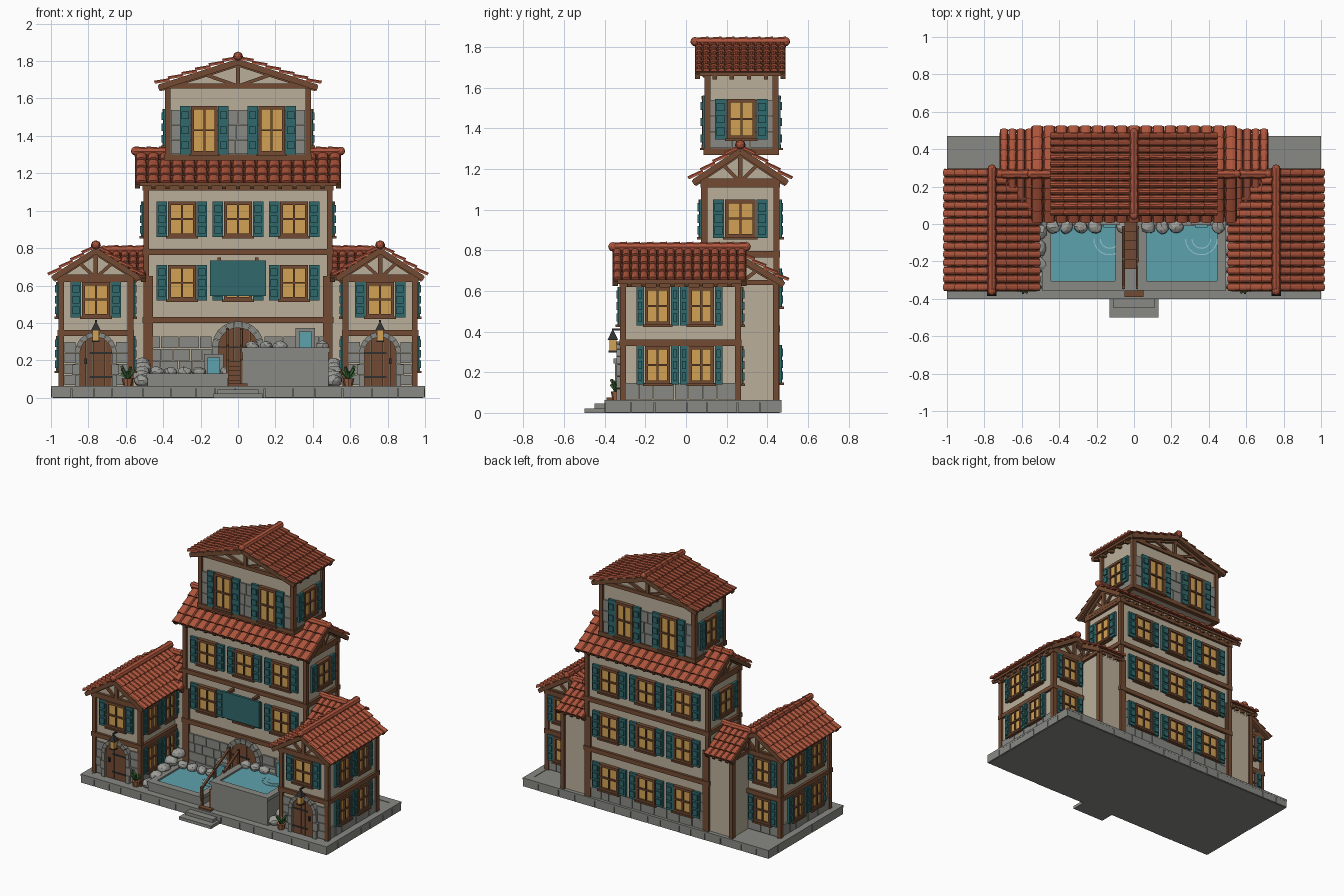
import bpy, bmesh, random
from math import pi, sin, cos, sqrt, radians
from mathutils import Matrix, Vector

if "Cube" in bpy.data.objects:
    bpy.data.objects.remove(bpy.data.objects["Cube"])

random.seed(4)
COL = dict(plaster=(.50, .43, .32), tile=(.42, .09, .045), wood=(.17, .07, .032), teal=(.03, .14, .15),
           glass=(.65, .36, .09), stone=(.25, .25, .23), rock=(.33, .33, .31), water=(.11, .36, .42),
           iron=(.03, .03, .03), leaf=(.05, .15, .04), foam=(.3, .55, .6), clay=(.35, .13, .06))
I = Matrix.Identity(4)
parts = {}
T = lambda x, y, z: Matrix.Translation((x, y, z))
at = lambda x, y, a=0: T(x, y, 0) @ Matrix.Rotation(radians(a), 4, 'Z')   # local -y faces outward


def part(name, mat):
    return parts.setdefault((name, mat), bmesh.new())


def box(name, mat, lo, hi, M=I):
    c = [(a + b) / 2 for a, b in zip(lo, hi)]
    s = [abs(b - a) for a, b in zip(lo, hi)]
    bmesh.ops.create_cube(part(name, mat), size=1, matrix=M @ T(*c) @ Matrix.Diagonal((*s, 1)))


def beam(name, mat, p, q, t, M=I):
    p, q = Vector(p), Vector(q)
    d = q - p
    R = d.to_track_quat('Z', 'Y').to_matrix().to_4x4()
    bmesh.ops.create_cube(part(name, mat), size=1,
                          matrix=M @ Matrix.Translation((p + q) / 2) @ R @ Matrix.Diagonal((t, t, d.length, 1)))


def cone(name, mat, r1, r2, h, M, seg=8):
    bmesh.ops.create_cone(part(name, mat), cap_ends=True, segments=seg, radius1=r1, radius2=r2, depth=h, matrix=M)


def loft(name, mat, a, b, M=I):
    """Closed solid between two matching outlines."""
    bm = part(name, mat)
    va, vb = [bm.verts.new(M @ Vector(p)) for p in a], [bm.verts.new(M @ Vector(p)) for p in b]
    bm.faces.new(va)
    bm.faces.new(vb[::-1])
    for i in range(len(a)):
        j = (i + 1) % len(a)
        bm.faces.new((va[i], vb[i], vb[j], va[j]))


def extrude(name, mat, pts, y0, y1, M=I):
    loft(name, mat, [(x, y0, z) for x, z in pts], [(x, y1, z) for x, z in pts], M)


def blocks(name, M, w, z0, z1, rows, t=.012, size=.085):
    """Courses of stone blocks on a wall face."""
    h = (z1 - z0) / rows
    for r in range(rows):
        x = -w / 2
        while x < w / 2 - .005:
            e = x + size * random.uniform(.7, 1.3)
            if e > w / 2 - .035:
                e = w / 2
            box(name, 'stone', (x + .002, -t * random.uniform(.75, 1), z0 + r * h + .002), (e - .002, .005, z0 + (r + 1) * h - .002), M)
            x = e


def window(p, M, z, w=.15, h=.17, sw=.06):
    f, a, b = .016, z - h / 2, z + h / 2
    box(p + '_window_panes', 'glass', (-w / 2, -.016, a), (w / 2, .005, b), M)
    for x in (-w / 2 + f / 2, 0, w / 2 - f / 2):
        t = f / 2 if x else .005
        box(p + '_window_frames', 'wood', (x - t, -.026, a), (x + t, 0, b), M)
    for zz, t in ((a, .009), (z, .005), (b, .009)):
        box(p + '_window_frames', 'wood', (-w / 2, -.028, zz - t), (w / 2, 0, zz + t), M)
    box(p + '_window_sills', 'wood', (-w / 2 - .01, -.036, a - .018), (w / 2 + .01, 0, a - .006), M)
    for s in (-1, 1):
        x0, x1 = sorted((s * (w / 2 + .004), s * (w / 2 + sw)))
        box(p + '_shutters', 'teal', (x0, -.024, a - .01), (x1, -.006, b + .01), M)
        for k in range(3):
            zz = a + h * (k + .5) / 3
            box(p + '_shutters', 'teal', (x0 + .009, -.033, zz - .02), (x1 - .009, -.02, zz + .02), M)


def body(p, x0, x1, y0, y1, z0, z1, belts):
    """Plaster storey block with timber corner posts and belts."""
    box(p + '_walls', 'plaster', (x0, y0, z0), (x1, y1, z1))
    for x in (x0, x1):
        for y in (y0, y1):
            box(p + '_corner_posts', 'wood', (x - .015, y - .015, z0), (x + .015, y + .015, z1))
    for z in belts:
        for y in (y0, y1):
            box(p + '_belts', 'wood', (x0 - .02, y - .018, z - .016), (x1 + .02, y + .018, z + .016))
        for x in (x0, x1):
            box(p + '_belts', 'wood', (x - .018, y0, z - .016), (x + .018, y1, z + .016))


def roof(p, M, s, L, ze, zr, w, Lw, cols, rows):
    """Gable roof, ridge along local y: deck, tiles, caps, gable wall and truss."""
    d = Vector((s, 0, ze - zr))
    ln = d.length + .012
    d.normalize()
    n = Vector((-d.z, 0, d.x))
    zat = lambda x: zr - (zr - ze) * x / s
    extrude(p + '_gable_wall', 'plaster', [(-w, ze - .03), (w, ze - .03), (w, zat(w) - .01), (0, zr - .01), (-w, zat(w) - .01)], -Lw / 2, Lw / 2, M)
    cw = L / cols
    for k in (-1, 1):
        extrude(p + '_roof_deck', 'wood', [(0, zr), (k * s, ze), (k * s, ze - .018), (0, zr - .018)], -L / 2, L / 2, M)
        for c in range(cols):
            yc = -L / 2 + cw * (c + .5)
            for r in range(rows):
                def ring(u, lift, f):
                    out = []
                    for j in range(6):
                        t = pi * j / 5
                        h = lift + .017 * sin(t)
                        q = d * u + n * h
                        out.append((k * q.x, yc + cw * f * cos(t), zr + q.z))
                    return out
                step = ln / rows
                loft(p + '_roof_tiles', 'tile', ring(r * step, -.002, .44), ring((r + 1) * step + .005, .01, .5), M)
        # rafter tails and gable timbers
        nr = max(3, int(Lw / .07))
        for i in range(nr):
            y = -Lw / 2 + Lw * (i + .5) / nr
            beam(p + '_rafter_tails', 'wood', (k * (w - .01), y, zat(w) - .03), (k * (s - .008), y, zat(s) - .026), .02, M)
        for e in (-1, 1):
            y, yw = e * (L / 2 - .012), e * (Lw / 2 + .006)
            beam(p + '_bargeboards', 'wood', (0, y, zr - .02), (k * s, y, ze - .02), .026, M)
            beam(p + '_gable_struts', 'wood', (k * .01, yw, ze - .005), (k * w * .5, yw, zat(w * .5) - .02), .018, M)
            beam(p + '_gable_struts', 'wood', (0, yw, zr - .03), (k * w, yw, zat(w) - .03), .022, M)
    for e in (-1, 1):
        yw = e * (Lw / 2 + .006)
        box(p + '_gable_ties', 'wood', (-w - .015, yw - .013, ze - .022), (w + .015, yw + .013, ze + .004), M)
        box(p + '_king_posts', 'wood', (-.012, yw - .012, ze), (.012, yw + .012, zr - .015), M)
        bmesh.ops.create_icosphere(part(p + '_ridge_finials', 'tile'), subdivisions=2, radius=.023, matrix=M @ T(0, e * L / 2, zr + .014))
    m = round(L / .065)
    for i in range(m):
        y = -L / 2 + L * (i + .5) / m
        cone(p + '_ridge_caps', 'tile', .027, .021, L / m + .006, M @ T(0, y, zr + .012) @ Matrix.Rotation(pi / 2, 4, 'X'))


def arch_door(p, M, ri, ro, z0, zs):
    """Plank door in a stone arch."""
    for i in range(9):
        a, b = pi * i / 9 + .012, pi * (i + 1) / 9 - .012
        extrude(p + '_arch', 'stone', [(r * cos(t), zs + r * sin(t)) for r, t in ((ri, a), (ro, a), (ro, b), (ri, b))], -.032, .01, M)
    for k in (-1, 1):
        for i in range(3):
            h = (zs - z0) / 3
            box(p + '_arch', 'stone', (k * ri, -.032, z0 + i * h + .002), (k * (ro + .012 * (i % 2)), .01, z0 + (i + 1) * h - .002), M)
    for i in range(5):
        a, b = -ri + ri * .4 * i + .001, -ri + ri * .4 * (i + 1) - .001
        tops = [(b + (a - b) * j / 4, zs + sqrt(max(0, ri**2 - (b + (a - b) * j / 4)**2))) for j in range(5)]
        extrude(p + '_door_planks', 'wood', [(a, z0), (b, z0)] + tops, -.018, .005, M)
    for z in (z0 + .05, zs):
        box(p + '_door_hinges', 'iron', (-ri, -.022, z - .005), (ri * .4, -.016, z + .005), M)
    box(p + '_door_handle', 'iron', (ri * .55, -.03, zs - .06), (ri * .7, -.015, zs - .03), M)


# stone base with kerb blocks and front steps
box('base', 'stone', (-.99, -.39, 0), (.99, .46, .06))
for M, w in ((at(0, -.39), 2), (at(0, .46, 180), 2), (at(.99, .035, 90), .85), (at(-.99, .035, -90), .85)):
    blocks('base_kerb', M @ T(0, .0, 0), w, 0, .066, 1, .011, .13)
    box('base_kerb_top', 'stone', (-w / 2, -.01, .05), (w / 2, .045, .064), M)
box('lower_step', 'stone', (-.13, -.5, 0), (.13, -.39, .022))
box('upper_step', 'stone', (-.11, -.45, 0), (.11, -.39, .045))

# main building
body('main', -.49, .49, .09, .445, .06, 1.15, (.415, .78, 1.125))
roof('main', at(0, .267, 90), .232, 1.1, 1.15, 1.305, .178, .98, 17, 4)
for s in (-1, 1):
    blocks('main_stonework', at(s * .31, .09), .34, .065, .33, 4)
    blocks('main_stonework', at(s * .45, .445, 180), .08, .065, .33, 4)
    window('main', at(s * .49, .267, s * 90), .955)
blocks('main_stonework', at(0, .445, 180), .96, .065, .14, 1)
for x in (-.3, 0, .3):
    for z in (.615, .955):
        window('main', at(x, .09), z)
    for z in (.24, .615, .955):
        window('main', at(x, .445, 180), z)
arch_door('main', at(0, .09), .105, .14, .06, .27)
# hanging board
box('sign_board', 'teal', (-.15, .03, .545), (.15, .05, .735))
for x in (-.1, .1):
    box('sign_hangers', 'wood', (x - .01, .035, .73), (x + .01, .09, .75))

# top storey
body('tower', -.375, .375, .105, .44, 1.27, 1.68, (1.285,))
roof('tower', at(0, .267), .425, .445, 1.675, 1.812, .375, .335, 12, 6)
for M, w, xs in ((at(0, .105), .72, (-.18, .18)), (at(0, .44, 180), .72, (-.18, .18)),
                 (at(.375, .272, 90), .31, (0,)), (at(-.375, .272, -90), .31, (0,))):
    blocks('tower_stonework', M, w, 1.3, 1.54, 3)
    for x in xs:
        window('tower', M @ T(x, 0, 0), 1.43 if len(xs) > 1 else 1.445, .14, .24 if len(xs) > 1 else .18)

# side wings (right one, mirrored later)
body('wing', .575, .945, -.31, .255, .06, .65, (.345, .635))
roof('wing', at(.76, -.032), .232, .655, .655, .803, .185, .565, 15, 4)
blocks('wing_stonework', at(.945, -.027, 90), .54, .065, .15, 1)
blocks('wing_stonework', at(.575, -.12, -90), .36, .065, .15, 1)
blocks('wing_stonework', at(.81, .255, 180), .24, .065, .15, 1)
for x in (.622, .898):
    blocks('wing_stonework', at(x, -.31), .065, .065, .3, 4)
for z in (.235, .525):
    for y in (-.14, .075):
        window('wing', at(.945, y, 90), z, .125, .17, .042)
    for y in (-.2, .0):
        window('wing', at(.575, y, -90), z, .115, .17, .04)
    window('wing', at(.815, .255, 180), z, .13, .17, .05)
window('wing', at(.76, -.31), .525)
arch_door('wing', at(.76, -.31), .085, .112, .06, .24)
# wall lantern
beam('wing_lantern_arm', 'iron', (.76, -.31, .41), (.76, -.365, .41), .01)
box('wing_lantern_glass', 'glass', (.743, -.377, .305), (.777, -.343, .36))
box('wing_lantern_foot', 'iron', (.74, -.38, .297), (.78, -.34, .306))
cone('wing_lantern_cap', 'iron', .036, .006, .045, T(.76, -.36, .382) @ Matrix.Rotation(pi / 4, 4, 'Z'), 4)
# potted shrub
cone('wing_plant_pot', 'clay', .022, .03, .04, T(.59, -.34, .084))
for i in range(9):
    a = i * 2.4
    beam('wing_plant_leaves', 'leaf', (.59, -.34, .1), (.59 + .035 * cos(a), -.34 + .03 * sin(a), .13 + .005 * i), .012)

# connecting links between main block and wings
body('link', .47, .685, .09, .442, .06, .65, ())
roof('link', at(.605, .267, 90), .215, .225, .65, .778, .176, .16, 5, 4)


# bathing pools: low one on the left, raised one on the right
def pool(p, x0, x1, top, spout, side):
    y0, y1 = -.35, .035
    for lo, hi in (((x0, y0), (x1, y0 + .04)), ((x0, y1 - .04), (x1, y1)), ((x0, y0), (x0 + .035, y1)), ((x1 - .035, y0), (x1, y1))):
        box(p + '_wall', 'stone', (*lo, .06), (*hi, top - .025))
        box(p + '_rim', 'stone', (lo[0] - .006, lo[1] - .006, top - .025), (hi[0] + .006, hi[1] + .006, top))
    box(p + '_water', 'water', (x0 + .02, y0 + .02, .06), (x1 - .02, y1 - .02, top - .012))
    box(p + '_spout', 'stone', (spout - .052, -.005, top), (spout + .052, .05, top + .105))
    box(p + '_waterfall', 'water', (spout - .033, -.02, top - .02), (spout + .033, .0, top + .085))
    for r in (.05, .085):
        for i in range(9):
            a, b = [pi + pi * (i + k) / 9 for k in (0, .95)]
            beam(p + '_ripples', 'foam', *[(spout + r * cos(t), -.08 + r * sin(t), top - .011) for t in (a, b)], .006)
    rocks = [(x0 + .05 + i * .075, -.015, top + .008, .04) for i in range(6) if abs(x0 + .05 + i * .075 - spout) > .06]
    rocks += [(side * .513, -.3 + i * .085, .09 + .022 * i, .05) for i in range(5)]
    for x, y, z, r in rocks:
        g = bmesh.ops.create_icosphere(part(p + '_rocks', 'rock'), subdivisions=2, radius=r,
                                       matrix=T(x, y, z) @ Matrix.Rotation(random.random() * 6, 4, 'Z') @ Matrix.Diagonal((1, .85, .72, 1)))
        for v in g['verts']:
            v.co += Vector([random.uniform(-.003, .003) for _ in range(3)])


pool('low_pool', -.485, -.06, .13, -.13, -1)
pool('high_pool', .025, .485, .268, .36, 1)
# wooden stair and handrails between the pools
box('stair_landing', 'wood', (-.05, -.39, .06), (.05, -.355, .075))
for i in range(5):
    box('stair_treads', 'wood', (-.052, -.24 + i * .05, .06), (.015, -.188 + i * .05, .095 + i * .025))
for x in (-.056, .018):
    ys = (-.34, -.19, -.02)
    zs = (.19, .27, .36)
    for y, z in zip(ys, zs):
        beam('rail_posts', 'wood', (x, y, .06), (x, y, z + .012), .016)
    beam('handrails', 'wood', (x, ys[0], zs[0]), (x, ys[2], zs[2]), .014)

# turn the collected parts into objects, mirroring wings and links
mats = {}
for (name, mat), bm in parts.items():
    if mat not in mats:
        mats[mat] = bpy.data.materials.new(mat)
        mats[mat].diffuse_color = (*COL[mat], 1)
    bmesh.ops.recalc_face_normals(bm, faces=bm.faces)
    me = bpy.data.meshes.new(name)
    bm.to_mesh(me)
    bm.free()
    me.materials.append(mats[mat])
    ob = bpy.data.objects.new(name, me)
    bpy.context.collection.objects.link(ob)
    if name.startswith(('wing', 'link')):
        mod = ob.modifiers.new('mirror', 'MIRROR')
        mod.use_mirror_merge = False

for m in bpy.data.materials:
    if m.users and not m.is_grease_pencil:
        m.use_nodes = True
        m.node_tree.nodes["Principled BSDF"].inputs["Base Color"].default_value = m.diffuse_color
